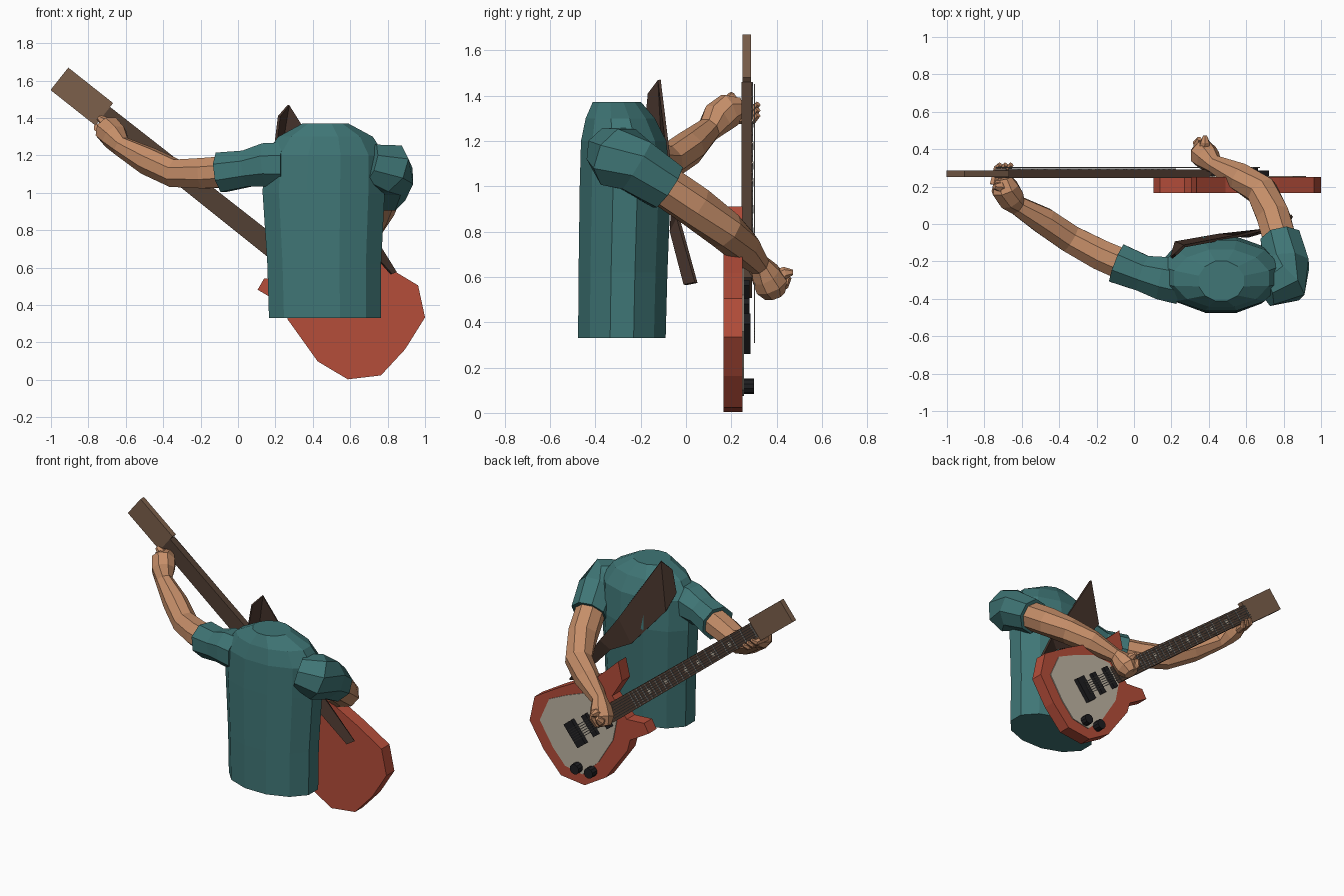
import bpy, bmesh, math
from mathutils import Vector

if "Cube" in bpy.data.objects:
    bpy.data.objects.remove(bpy.data.objects["Cube"])


def mat(name, r, g, b):
    m = bpy.data.materials.new(name)
    m.diffuse_color = (r, g, b, 1)
    m.use_nodes = True
    m.node_tree.nodes["Principled BSDF"].inputs["Base Color"].default_value = m.diffuse_color
    return m


TEAL = mat("teal cloth", .05, .18, .18)
SKIN = mat("skin", .56, .27, .14)
RED = mat("red lacquer", .46, .075, .042)
NECK = mat("dark neck wood", .085, .05, .034)
HEAD = mat("headstock wood", .2, .115, .07)
STRAP = mat("strap leather", .065, .036, .026)
CREAM = mat("cream plate", .52, .46, .37)
BLACK = mat("black", .013, .013, .015)
STEEL = mat("steel", .32, .31, .29)


def finish(name, bm, m):
    bmesh.ops.recalc_face_normals(bm, faces=bm.faces)
    me = bpy.data.meshes.new(name)
    bm.to_mesh(me)
    bm.free()
    me.materials.append(m)
    ob = bpy.data.objects.new(name, me)
    bpy.context.collection.objects.link(ob)
    return ob


def loft(bm, rings):
    """Skin a list of equal vertex rings and cap both ends."""
    rs = [[bm.verts.new(p) for p in r] for r in rings]
    n = len(rs[0])
    for a, b in zip(rs, rs[1:]):
        for i in range(n):
            j = (i + 1) % n
            bm.faces.new((a[i], a[j], b[j], b[i]))
    bm.faces.new(rs[0])
    bm.faces.new(rs[-1])


def prisms(name, outlines, y0, y1, m):
    """Flat (x, z) outlines extruded from y0 to y1."""
    bm = bmesh.new()
    for o in outlines:
        loft(bm, [[(x, y, z) for x, z in o] for y in (y0, y1)])
    return finish(name, bm, m)


def tubes(name, paths, m, sides=8):
    """Faceted tubes through (x, y, z, radius) points."""
    bm = bmesh.new()
    for path in paths:
        pts = [Vector(p[:3]) for p in path]
        rings = []
        for i, p in enumerate(pts):
            t = (pts[min(i + 1, len(pts) - 1)] - pts[max(i - 1, 0)]).normalized()
            ref = Vector((0, 0, 1)) if abs(t.z) < .9 else Vector((0, 1, 0))
            u = t.cross(ref).normalized()
            v = t.cross(u)
            ring = []
            for k in range(sides):
                a = 2 * math.pi * (k + .5) / sides
                ring.append(p + path[i][3] * (u * math.cos(a) + v * math.sin(a)))
            rings.append(ring)
        loft(bm, rings)
    return finish(name, bm, m)


def P(d, v):
    """Guitar axis: d runs from the nut to the bridge, v across the strings."""
    return (-.715 + .784 * d + .62 * v, 1.42 - .62 * d + .784 * v)


def bar(d0, d1, w0, w1=None):
    w1 = w0 if w1 is None else w1
    return [P(d0, -w0 / 2), P(d1, -w1 / 2), P(d1, w1 / 2), P(d0, w0 / 2)]


# torso: twelve-sided shirt, rings of (z, centre x, centre y, radius x, radius y)
bm = bmesh.new()
rings = []
for z, cx, cy, a, b in [(.33, .465, -.283, .31, .2), (.62, .461, -.278, .315, .203),
                        (1.0, .458, -.268, .338, .208), (1.2, .462, -.275, .335, .195),
                        (1.3, .468, -.29, .262, .158), (1.372, .467, -.305, .125, .11)]:
    rings.append([(cx + a * math.cos(math.radians(15 + 30 * k)),
                   cy + b * math.sin(math.radians(15 + 30 * k)), z) for k in range(12)])
loft(bm, rings)
finish("shirt_torso", bm, TEAL)

# sleeves
tubes("fretting_sleeve", [[(.25, -.31, 1.15, .13), (.15, -.29, 1.15, .125),
                           (.05, -.265, 1.13, .105), (-.09, -.21, 1.11, .115)]], TEAL)
tubes("strumming_sleeve", [[(.70, -.34, 1.16, .11), (.80, -.30, 1.13, .145),
                            (.815, -.22, 1.09, .13), (.785, -.08, .995, .115)]], TEAL)

# arms with palms
tubes("fretting_arm", [[(-.03, -.23, 1.115, .09), (-.18, -.165, 1.105, .088),
                        (-.34, -.08, 1.105, .08), (-.48, .015, 1.17, .078),
                        (-.625, .1, 1.25, .055), (-.66, .14, 1.30, .075),
                        (-.69, .19, 1.335, .078), (-.70, .245, 1.345, .05)]], SKIN)
tubes("strumming_arm", [[(.79, -.12, 1.02, .095), (.745, .04, .91, .095),
                         (.685, .175, .805, .088), (.57, .25, .735, .08),
                         (.43, .32, .655, .05), (.395, .35, .61, .07),
                         (.37, .375, .565, .078), (.35, .39, .52, .05)]], SKIN)

# fingers and thumbs
fingers = [[(-.69 - .03 * i, .21, 1.30 + .024 * i, .024),
            (-.672 - .03 * i, .30, 1.295 + .024 * i, .02),
            (-.655 - .03 * i, .318, 1.315 + .024 * i, .013)] for i in range(3)]
fingers.append([(-.66, .18, 1.33, .035), (-.72, .2, 1.385, .028), (-.748, .2, 1.405, .014)])
tubes("fretting_fingers", fingers, SKIN, 6)
tubes("strumming_fingers", [[(.375, .39, .59, .04), (.38, .44, .62, .026), (.38, .472, .62, .012)],
                            [(.36, .40, .56, .04), (.34, .435, .575, .028), (.35, .455, .60, .014)]],
      SKIN, 6)

# guitar body with two horns
prisms("guitar_body", [[(1.0, .334), (.963, .505), (.775, .618), (.62, .70), (.49, .765),
                        (.335, .91), (.305, .785), (.38, .665), (.27, .535), (.14, .543),
                        (.105, .482), (.245, .40), (.265, .324), (.426, .099), (.587, .003),
                        (.764, .024), (.893, .163)]], .165, .25, RED)
prisms("face_plate", [[(.92, .36), (.85, .52), (.72, .58), (.56, .64), (.42, .63), (.34, .52),
                       (.37, .37), (.48, .19), (.60, .075), (.73, .10), (.82, .2)]],
       .25, .256, CREAM)

# neck, headstock, frets, inlays
prisms("guitar_neck", [bar(0, 1.40, .1, .115)], .246, .292, NECK)
prisms("headstock", [bar(-.306, .0, .153)], .25, .287, HEAD)
prisms("frets", [bar(d, d + .007, .1) for d in
                 [1.73 * (1 - 2 ** (-k / 12)) for k in range(20)]], .292, .296, STEEL)
prisms("inlays", [bar(d - .012, d + .012, .028) for d in (.23, .39, .53, .65, .84, 1.0)],
       .292, .297, CREAM)

# strings
prisms("strings", [bar(.0, 1.74, .005) if k == 0 else
                   [(x + .62 * k * .0155, z + .784 * k * .0155) for x, z in bar(0, 1.74, .005)]
                   for k in (-2.5, -1.5, -.5, .5, 1.5, 2.5)], .300, .305, STEEL)

# bridge, pickups, knobs
prisms("bridge", [bar(1.69, 1.765, .17)], .25, .285, BLACK)
prisms("pickups", [bar(1.57, 1.61, .15), bar(1.44, 1.48, .15)], .25, .28, BLACK)
tubes("knobs", [[(x, .25, .118, .034), (x, .3, .118, .034)] for x in (.63, .525)], BLACK, 10)

# strap: flat ribbon widening from the body to the shoulder
bm = bmesh.new()
edges = [((.845, .045, .575), (.82, -.005, .565)), ((.67, -.035, .86), (.61, -.065, .80)),
         ((.55, -.065, 1.03), (.45, -.06, .885)), ((.27, -.118, 1.47), (.22, -.1, 1.15)),
         ((.22, -.165, 1.41), (.2, -.18, 1.25))]
pairs = [[bm.verts.new(p) for p in e] for e in edges]
for (a, b), (c, d) in zip(pairs, pairs[1:]):
    bm.faces.new((a, b, d, c))
strap = finish("shoulder_strap", bm, STRAP)
sol = strap.modifiers.new("thickness", 'SOLIDIFY')
sol.thickness = .015
sol.offset = 0
